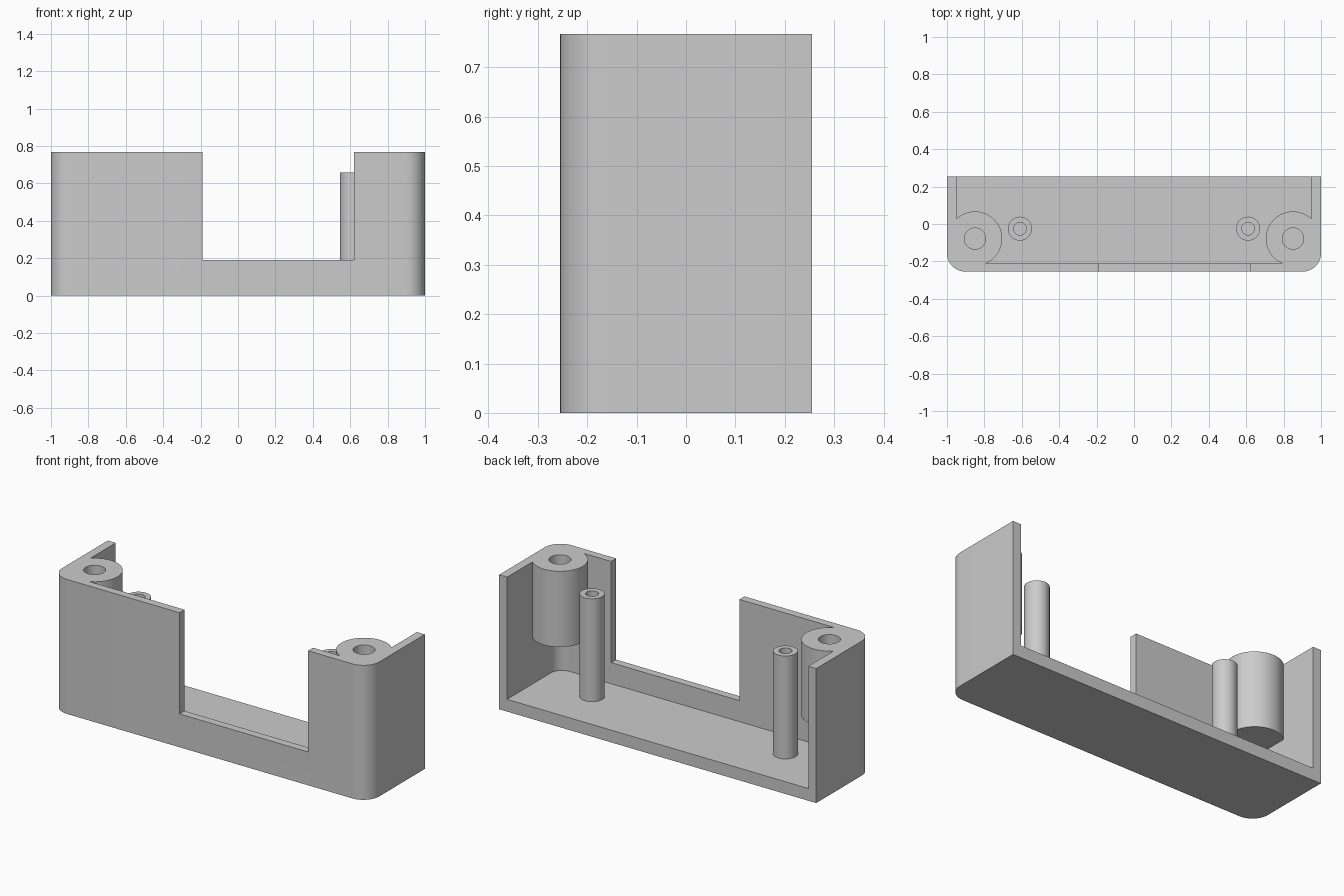
import bpy, bmesh
from math import sin, cos, pi, radians

cube = bpy.data.objects.get("Cube")
if cube:
    bpy.data.objects.remove(cube, do_unlink=True)

HEIGHT, FLOOR = 0.767, 0.07
HALF_X, HALF_Y = 1.0, 0.255
SIDE_WALL, FRONT_WALL = 0.05, 0.045

grey = bpy.data.materials.new("plain grey")
grey.use_nodes = True
grey.diffuse_color = (0.6, 0.6, 0.6, 1)
grey.node_tree.nodes["Principled BSDF"].inputs["Base Color"].default_value = (0.6, 0.6, 0.6, 1)


def prism(name, outline, z0, z1):
    """Extrude a counter-clockwise outline from z0 to z1."""
    bm = bmesh.new()
    base = bm.faces.new([bm.verts.new((x, y, z0)) for x, y in outline])
    top = bmesh.ops.extrude_face_region(bm, geom=[base])["geom"]
    moved = [v for v in top if isinstance(v, bmesh.types.BMVert)]
    bmesh.ops.translate(bm, verts=moved, vec=(0, 0, z1 - z0))
    bmesh.ops.recalc_face_normals(bm, faces=bm.faces)
    mesh = bpy.data.meshes.new(name)
    bm.to_mesh(mesh)
    bm.free()
    mesh.materials.append(grey)
    ob = bpy.data.objects.new(name, mesh)
    bpy.context.collection.objects.link(ob)
    return ob


def arc(cx, cy, r, start, end, steps):
    angles = [radians(start + (end - start) * i / steps) for i in range(steps + 1)]
    return [(cx + r * cos(a), cy + r * sin(a)) for a in angles]


def tray_outline(half_x, front, back, r):
    """Rectangle with the two front corners rounded."""
    return ([(half_x, back), (-half_x, back)]
            + arc(-half_x + r, front + r, r, 180, 270, 12)
            + arc(half_x - r, front + r, r, 270, 360, 12))


def cylinder(name, x, y, r, z0, z1):
    return prism(name, arc(x, y, r, 0, 360, 48)[:-1], z0, z1)


def combine(target, tool, operation):
    """Apply a boolean and discard the helper."""
    tool.hide_render = True
    mod = target.modifiers.new(tool.name, "BOOLEAN")
    mod.operation, mod.solver, mod.object = operation, "EXACT", tool
    bpy.context.view_layer.objects.active = target
    bpy.ops.object.modifier_apply(modifier=mod.name)
    bpy.data.objects.remove(tool, do_unlink=True)


# Housing shell, open at the top and back
housing = prism("housing", tray_outline(HALF_X, -HALF_Y, HALF_Y, 0.1), 0, HEIGHT)
cavity = prism("cavity", tray_outline(HALF_X - SIDE_WALL, -HALF_Y + FRONT_WALL, 0.5, 0.07),
               FLOOR, 1)
combine(housing, cavity, "DIFFERENCE")

# Off-centre opening in the front wall
notch = prism("notch", [(-0.19, -0.4), (0.62, -0.4), (0.62, -0.18), (-0.19, -0.18)], 0.19, 1)
combine(housing, notch, "DIFFERENCE")

# Hanging corner bosses and standing pins, each with a blind hole
for side in (-1, 1):
    combine(housing, cylinder("corner_boss", side * 0.85, -0.078, 0.145, 0.335, HEIGHT), "UNION")
    combine(housing, cylinder("boss_hole", side * 0.85, -0.078, 0.057, 0.4, 1), "DIFFERENCE")
    combine(housing, cylinder("pin", side * 0.61, -0.025, 0.064, FLOOR - 0.02, 0.657), "UNION")
    combine(housing, cylinder("pin_hole", side * 0.61, -0.025, 0.034, 0.25, 1), "DIFFERENCE")

bpy.ops.object.select_all(action="DESELECT")
housing.select_set(True)
bpy.context.view_layer.objects.active = housing
bpy.ops.object.shade_smooth_by_angle(angle=radians(30))
